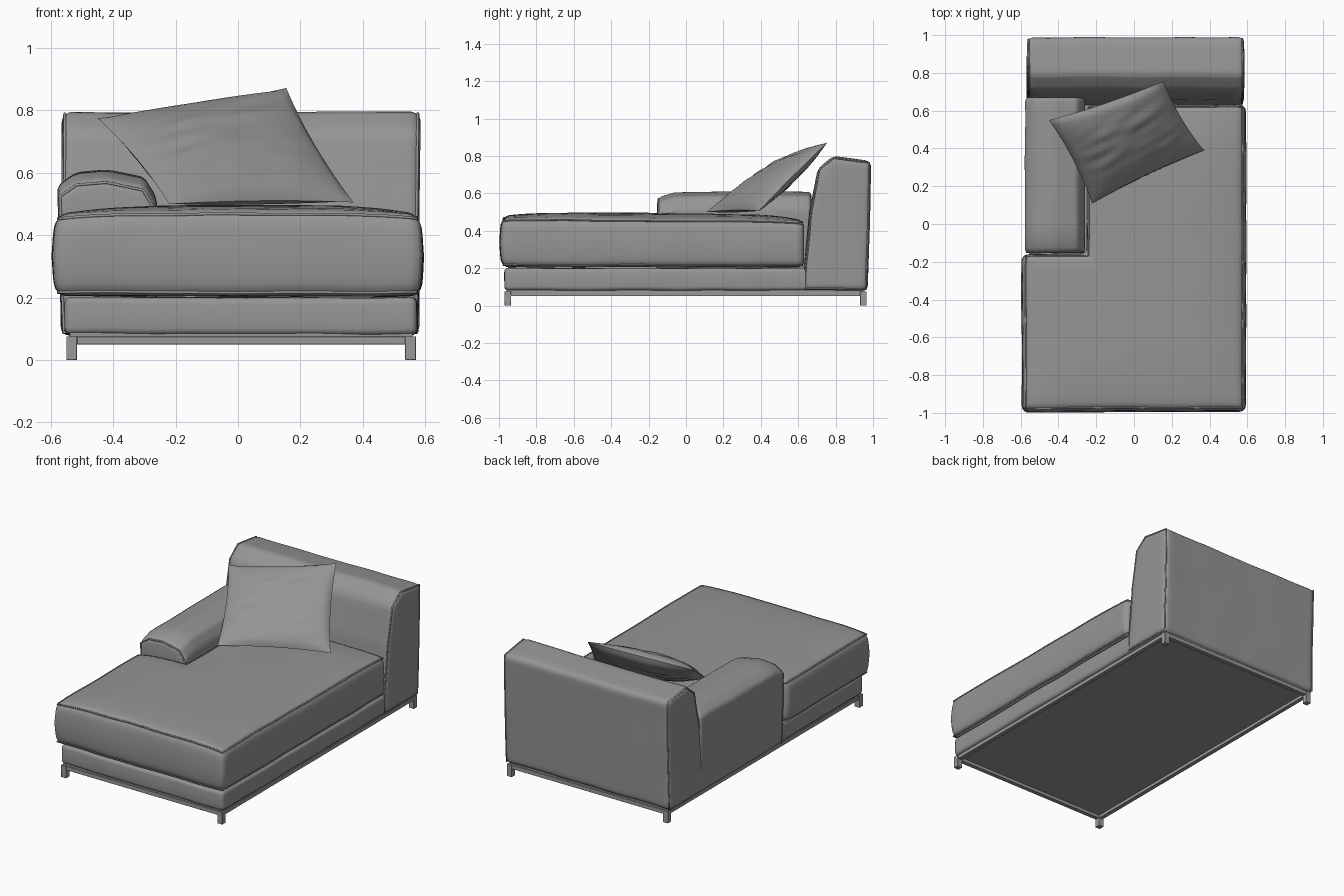
import bpy, bmesh, math
from mathutils import Vector, noise

cube = bpy.data.objects.get("Cube")
if cube:
    bpy.data.objects.remove(cube)


def material(name, grey):
    m = bpy.data.materials.new(name)
    m.use_nodes = True
    colour = (grey, grey, grey, 1)
    m.diffuse_color = colour
    m.node_tree.nodes["Principled BSDF"].inputs["Base Color"].default_value = colour
    return m


FABRIC = material("grey fabric", 0.3)
METAL = material("grey metal", 0.32)


def place(axis, a, b, h):
    """Put a profile point (a, b) at height h along the given axis."""
    return Vector({"x": (h, a, b), "y": (a, h, b), "z": (a, b, h)}[axis])


def finish(name, bm, mat, angle=40):
    bmesh.ops.recalc_face_normals(bm, faces=bm.faces)
    mesh = bpy.data.meshes.new(name)
    bm.to_mesh(mesh)
    bm.free()
    mesh.materials.append(mat)
    ob = bpy.data.objects.new(name, mesh)
    bpy.context.collection.objects.link(ob)
    bpy.ops.object.select_all(action="DESELECT")
    ob.select_set(True)
    bpy.context.view_layer.objects.active = ob
    bpy.ops.object.shade_smooth_by_angle(angle=math.radians(angle))
    return ob


def rumple(p):
    """Slight unevenness of upholstery."""
    return p + 0.004 * noise.noise_vector(Vector((p.x * 5, p.y * 4, p.z * 3)))


def prism(name, axis, profile, lo, hi, radius, mat=FABRIC, warp=None):
    """Extruded profile with rounded edges, optionally gridded and warped."""
    bm = bmesh.new()
    face = bm.faces.new([bm.verts.new(place(axis, a, b, lo)) for a, b in profile])
    out = bmesh.ops.extrude_face_region(bm, geom=[face])
    move = place(axis, 0, 0, hi - lo)
    bmesh.ops.translate(bm, vec=move, verts=[v for v in out["geom"] if isinstance(v, bmesh.types.BMVert)])
    bmesh.ops.recalc_face_normals(bm, faces=bm.faces)
    edges = [e for e in bm.edges if e.calc_face_angle(0) > math.radians(15)]
    bmesh.ops.bevel(bm, geom=edges, offset=radius, segments=4 if warp else 1,
                    profile=0.5, affect="EDGES", clamp_overlap=True)
    if warp:
        step = 0.065
        for i in range(3):
            normal = Vector([float(i == k) for k in range(3)])
            for k in range(-16, 17):
                bmesh.ops.bisect_plane(bm, geom=bm.verts[:] + bm.edges[:] + bm.faces[:],
                                       plane_co=normal * (k * step + 0.003), plane_no=normal, dist=1e-4)
        for v in bm.verts:
            v.co = warp(v.co.copy())
    return finish(name, bm, mat)


def piping(name, axis, profile, h, side, radius, warp):
    """Thin welt that follows the rounded rim of a prism."""
    inset = 0.29 * radius
    n = len(profile)
    corners = []
    for i in range(n):
        p, q, r = [Vector(profile[(i + k) % n]) for k in (-1, 0, 1)]
        d1, d2 = (q - p).normalized(), (r - q).normalized()
        n1, n2 = Vector((-d1.y, d1.x)), Vector((-d2.y, d2.x))
        corners.append(q + (n1 + n2) * (inset / (1 + n1.dot(n2))))
    path = []
    for i in range(n):
        p, q = corners[i], corners[(i + 1) % n]
        count = max(1, int((q - p).length / 0.06))
        for k in range(count):
            c = p.lerp(q, k / count)
            path.append(warp(place(axis, c.x, c.y, h - side * inset)))
    curve = bpy.data.curves.new(name, "CURVE")
    curve.dimensions = "3D"
    curve.bevel_depth = 0.005
    curve.bevel_resolution = 1
    spline = curve.splines.new("POLY")
    spline.points.add(len(path) - 1)
    for point, co in zip(spline.points, path):
        point.co = (*co, 1)
    spline.use_cyclic_u = True
    curve.materials.append(FABRIC)
    bpy.context.collection.objects.link(bpy.data.objects.new(name, curve))


def rect(x0, x1, y0, y1):
    return [(x0, y0), (x1, y0), (x1, y1), (x0, y1)]


# Upholstered base
prism("base", "z", rect(-0.555, 0.575, -0.97, 0.95), 0.08, 0.2, 0.022, warp=rumple)

# Backrest with a sloping front and rounded top
back = [(0.63, 0.08), (0.97, 0.08), (0.99, 0.77), (0.79, 0.797),
        (0.705, 0.73), (0.66, 0.5), (0.63, 0.2)]
prism("backrest", "x", back, -0.567, 0.582, 0.032, warp=rumple)
piping("backrest_right_piping", "x", back, -0.567, -1, 0.032, rumple)
piping("backrest_left_piping", "x", back, 0.582, 1, 0.032, rumple)


# Armrest, drooping at its front end
def arm_shape(p):
    if p.z > 0.5:
        p.z -= 0.035 * max(0, (-0.03 - p.y) / 0.12) ** 2
    return rumple(p)


arm = [(-0.565, 0.08), (-0.26, 0.08), (-0.26, 0.52), (-0.3, 0.585),
       (-0.42, 0.61), (-0.52, 0.6), (-0.578, 0.56)]
prism("armrest", "y", arm, -0.155, 0.67, 0.022, warp=arm_shape)
piping("armrest_piping", "y", arm, -0.155, -1, 0.022, arm_shape)


# Seat cushion cut around the armrest, crowned on top with bulging sides
def seat_shape(p):
    t = (p.z - 0.205) / 0.245
    bulge = 1 + 0.022 * math.sin(math.pi * min(1, max(0, t)))
    p.z += t * 0.042 * (1 - abs(p.x / 0.62) ** 4) * (1 - 0.8 * abs((p.y + 0.2) / 0.84) ** 6)
    p.z -= t * 0.008 * p.y
    if p.y < -0.16 or p.x > 0:
        p.x *= bulge
    if p.y < -0.8:
        p.y *= 1 + (bulge - 1) * 0.7
    return rumple(p)


seat = [(-0.582, -0.982), (0.582, -0.982), (0.582, 0.63),
        (-0.25, 0.63), (-0.25, -0.16), (-0.582, -0.16)]
prism("seat_cushion", "z", seat, 0.205, 0.45, 0.035, warp=seat_shape)
piping("seat_top_piping", "z", seat, 0.45, 1, 0.035, seat_shape)
piping("seat_bottom_piping", "z", seat, 0.205, -1, 0.035, seat_shape)

# Loose pillow leaning in the corner: two puffed sheets sharing a rim
BL, BR = Vector((-0.22, 0.11, 0.5)), Vector((0.37, 0.39, 0.505))
TL, TR = Vector((-0.45, 0.55, 0.775)), Vector((0.155, 0.755, 0.872))
out = (BR - BL).cross(TL - BL).normalized()
N = 32
bm = bmesh.new()
for side in (1, -1):
    grid = []
    for j in range(N + 1):
        row = []
        for i in range(N + 1):
            u, v = 2 * i / N - 1, 2 * j / N - 1
            a = (u * (1 - 0.05 * (1 - v * v)) + 1) / 2
            b = (v * (1 - 0.05 * (1 - u * u)) + 1) / 2
            p = BL.lerp(BR, a).lerp(TL.lerp(TR, a), b)
            puff = max(0, (1 - u * u) * (1 - v * v))
            crease = noise.noise(Vector((u * 1.5 + v, v * 5 - u * 1.5, side)))
            row.append(bm.verts.new(p + out * side * (0.068 * puff ** 0.5 + 0.014 * crease * puff)))
        grid.append(row)
    for j in range(N):
        for i in range(N):
            bm.faces.new((grid[j][i], grid[j][i + 1], grid[j + 1][i + 1], grid[j + 1][i]))
bmesh.ops.remove_doubles(bm, verts=bm.verts, dist=1e-5)
finish("pillow", bm, FABRIC, 60)

# Metal frame: rails and corner legs
X0, X1, Y0, Y1, W = -0.55, 0.57, -0.97, 0.965, 0.034
for label, x in (("right", X0), ("left", X1 - W)):
    prism(label + "_rail", "z", rect(x + 0.004, x + W - 0.004, Y0 + W, Y1 - W), 0.05, 0.075, 0.001, METAL)
    for end, y in (("front", Y0), ("back", Y1 - W)):
        prism(end + "_" + label + "_leg", "z", rect(x, x + W, y, y + W), 0, 0.076, 0.001, METAL)
for end, y in (("front", Y0), ("back", Y1 - W)):
    prism(end + "_rail", "z", rect(X0 + W, X1 - W, y + 0.004, y + W - 0.004), 0.05, 0.075, 0.001, METAL)

# Underside panel closing the frame
prism("underside_panel", "z", rect(X0 + 0.01, X1 - 0.01, Y0 + 0.01, Y1 - 0.01), 0.07, 0.09, 0.001)
